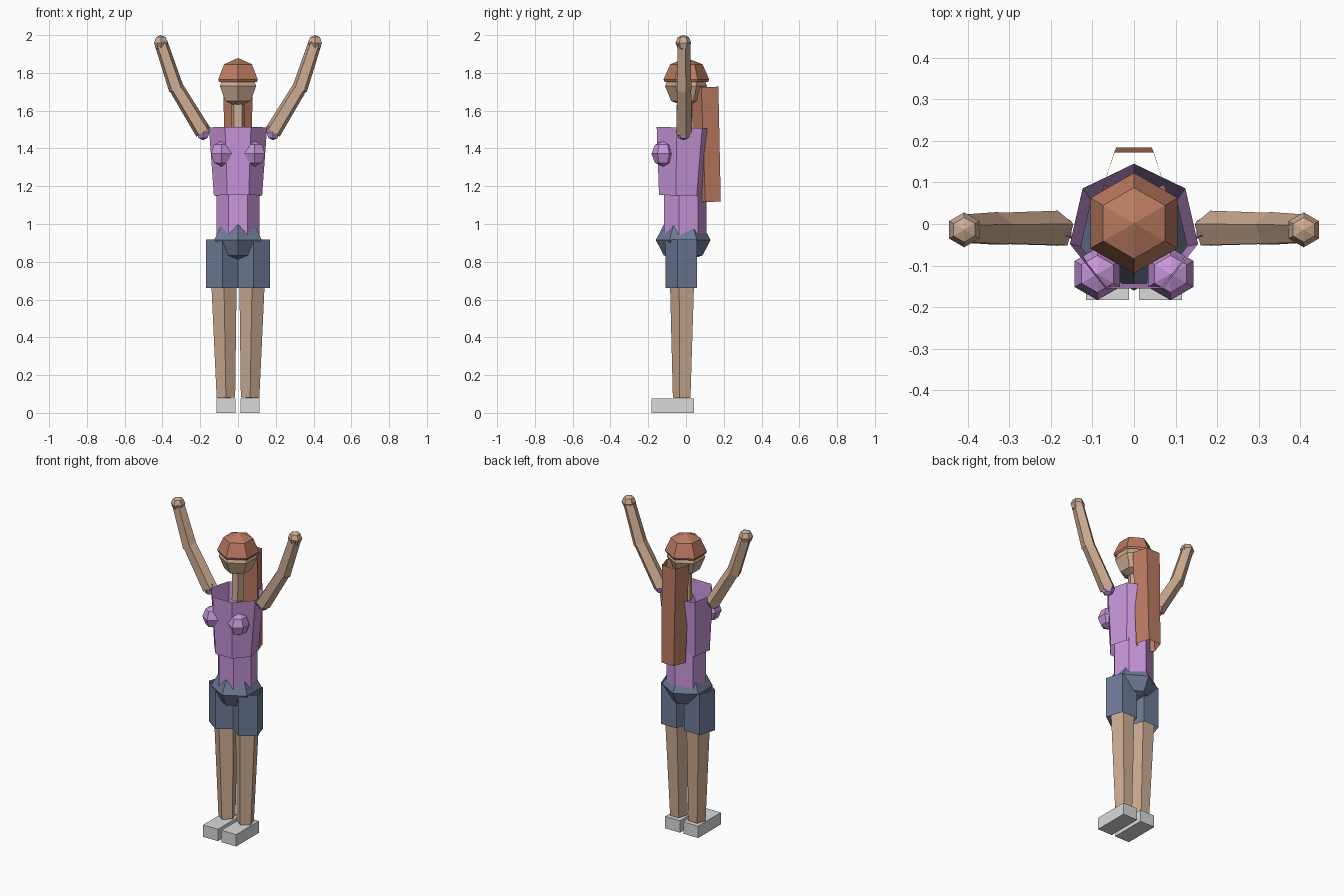
import bpy, bmesh, math
from mathutils import Vector

if "Cube" in bpy.data.objects:
    bpy.data.objects.remove(bpy.data.objects["Cube"])


def material(name, r, g, b):
    def lin(v):
        v /= 255
        return v / 12.92 if v <= 0.04045 else ((v + 0.055) / 1.055) ** 2.4
    m = bpy.data.materials.new(name)
    m.diffuse_color = (lin(r), lin(g), lin(b), 1)
    m.use_nodes = True
    m.node_tree.nodes["Principled BSDF"].inputs["Base Color"].default_value = m.diffuse_color
    return m


SKIN = material("skin", 205, 172, 146)
HAIR = material("auburn hair", 188, 123, 98)
TOP = material("purple top", 200, 150, 218)
BLUE = material("denim blue", 110, 122, 152)
SHOE = material("light grey shoe", 218, 218, 218)


def finish(bm, name, mat):
    me = bpy.data.meshes.new(name)
    bm.to_mesh(me)
    bm.free()
    me.materials.append(mat)
    ob = bpy.data.objects.new(name, me)
    bpy.context.collection.objects.link(ob)
    return ob


def tube(name, mat, a, b, ra, rb, sides, corner=1):
    """Open tapered tube from a to b; one corner points to +y or -y."""
    a, b = Vector(a), Vector(b)
    d = (b - a).normalized()
    v = Vector((0, corner, 0))
    v = (v - d * v.dot(d)).normalized()
    u = d.cross(v)
    bm = bmesh.new()
    rings = []
    for c, r in ((a, ra), (b, rb)):
        rings.append([bm.verts.new(c + r * (math.cos(t) * v + math.sin(t) * u))
                      for t in (2 * math.pi * i / sides for i in range(sides))])
    for i in range(sides):
        j = (i + 1) % sides
        bm.faces.new((rings[0][i], rings[0][j], rings[1][j], rings[1][i]))
    return finish(bm, name, mat)


def ball(name, mat, centre, r, rz=None):
    """Six-sided, four-ring ball with corners on the x axis."""
    bm = bmesh.new()
    bmesh.ops.create_uvsphere(bm, u_segments=6, v_segments=4, radius=1)
    bmesh.ops.scale(bm, vec=(r, r, rz or r), verts=bm.verts)
    bmesh.ops.translate(bm, vec=centre, verts=bm.verts)
    return finish(bm, name, mat)


def box(name, mat, lo, hi):
    bm = bmesh.new()
    bmesh.ops.create_cube(bm, size=1)
    lo, hi = Vector(lo), Vector(hi)
    bmesh.ops.scale(bm, vec=hi - lo, verts=bm.verts)
    bmesh.ops.translate(bm, vec=(lo + hi) / 2, verts=bm.verts)
    return finish(bm, name, mat)


# Body core
tube("chest", TOP, (0, -0.025, 1.15), (0, -0.013, 1.51), 0.131, 0.158, 7)
tube("waist", TOP, (0, -0.01, 0.92), (0, -0.01, 1.17), 0.118, 0.118, 7)
ball("hips", BLUE, (0, -0.015, 0.915), 0.145, 0.115)

# Head, neck and hair
tube("neck", SKIN, (0, -0.005, 1.46), (0, 0, 1.67), 0.035, 0.035, 5)
ball("head", SKIN, (0, 0, 1.73), 0.111)
cap = ball("hair_cap", HAIR, (0, 0.002, 1.765), 0.121, 0.114)
bm = bmesh.new()
bm.from_mesh(cap.data)
bmesh.ops.bisect_plane(bm, geom=bm.verts[:] + bm.edges[:] + bm.faces[:],
                       plane_co=(0, 0, 1.753), plane_no=(0, 0, 1), clear_inner=True)
bm.to_mesh(cap.data)
bm.free()
tube("ponytail", HAIR, (0, 0.106, 1.725), (0, 0.125, 1.117), 0.081, 0.073, 5, -1)

# Paired parts
for side, s in (("left", 1), ("right", -1)):
    ball(side + "_bust", TOP, (s * 0.088, -0.12, 1.372), 0.063, 0.068)
    ball(side + "_shoulder", TOP, (s * 0.185, -0.013, 1.488), 0.04, 0.045)
    tube(side + "_upper_arm", SKIN, (s * 0.183, -0.014, 1.485),
         (s * 0.327, -0.014, 1.722), 0.046, 0.041, 5)
    tube(side + "_forearm", SKIN, (s * 0.325, -0.014, 1.71),
         (s * 0.408, -0.014, 1.96), 0.043, 0.037, 5)
    ball(side + "_hand", SKIN, (s * 0.408, -0.014, 1.959), 0.042)
    tube(side + "_shorts_leg", BLUE, (s * 0.081, -0.017, 0.918),
         (s * 0.081, -0.017, 0.66), 0.0925, 0.0925, 5, -1)
    tube(side + "_leg", SKIN, (s * 0.078, -0.013, 0.9),
         (s * 0.064, -0.018, 0.08), 0.077, 0.0515, 5, -1)
    x0, x1 = sorted((s * 0.012, s * 0.115))
    box(side + "_shoe", SHOE, (x0, -0.183, 0), (x1, 0.043, 0.075))
